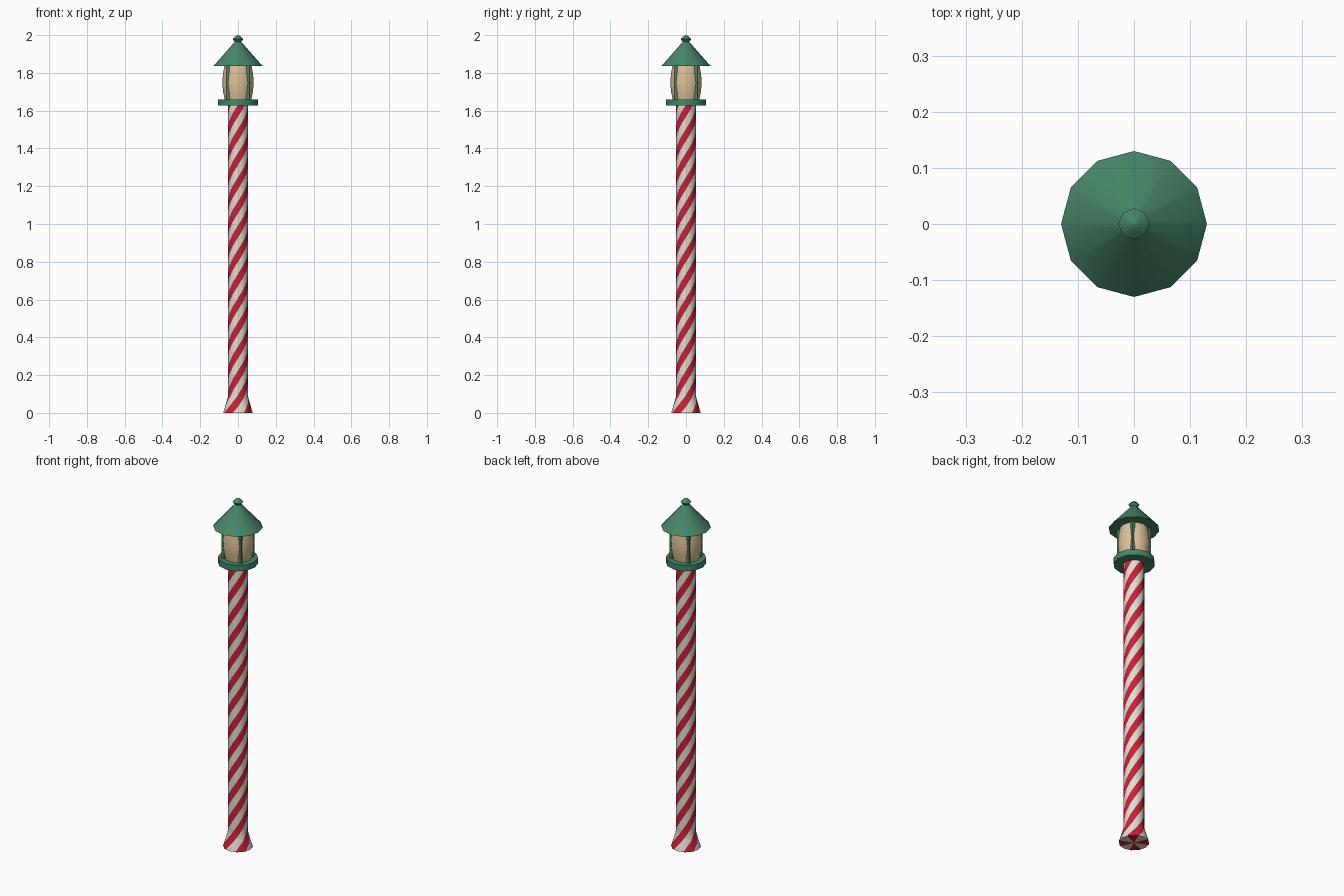
import bpy, bmesh
from math import sin, cos, pi, radians
from mathutils import Vector

if "Cube" in bpy.data.objects:
    bpy.data.objects.remove(bpy.data.objects["Cube"])


def material(name, rgb):
    m = bpy.data.materials.new(name)
    m.use_nodes = True
    m.diffuse_color = (*rgb, 1)
    m.node_tree.nodes["Principled BSDF"].inputs["Base Color"].default_value = (*rgb, 1)
    return m


WHITE = material("warm_white", (0.76, 0.72, 0.66))
RED = material("stripe_red", (0.58, 0.016, 0.035))
GREEN = material("painted_green", (0.063, 0.235, 0.136))
GLASS = material("amber_glass", (0.72, 0.54, 0.32))


def finish(name, bm, materials):
    """Turn a bmesh into a smooth object that keeps its hard edges."""
    bmesh.ops.remove_doubles(bm, verts=bm.verts, dist=1e-5)
    bmesh.ops.recalc_face_normals(bm, faces=bm.faces)
    mesh = bpy.data.meshes.new(name)
    bm.to_mesh(mesh)
    bm.free()
    for m in materials:
        mesh.materials.append(m)
    mesh.shade_smooth()
    mesh.set_sharp_from_angle(angle=radians(45))
    obj = bpy.data.objects.new(name, mesh)
    bpy.context.collection.objects.link(obj)
    return obj


def polar(r, angle, z):
    return Vector((r * cos(angle), r * sin(angle), z))


def lathe(name, profile, sides, mat):
    """Revolve (radius, height) points and close both ends."""
    bm = bmesh.new()
    rings = [[bm.verts.new(polar(r, 2 * pi * i / sides, z)) for i in range(sides)]
             for r, z in profile]
    for a, b in zip(rings, rings[1:]):
        for i in range(sides):
            j = (i + 1) % sides
            bm.faces.new((a[i], a[j], b[j], b[i]))
    bm.faces.new(rings[0])
    bm.faces.new(rings[-1])
    return finish(name, bm, [mat])


# Striped pole: slanted panels in four spirals, trimmed and flared at the foot
SIDES, STARTS = 12, 4
RADIUS, FOOT_RADIUS, FLARE_TOP, POLE_TOP = 0.053, 0.078, 0.085, 1.63
SPACING = 0.128
climb = STARTS * SPACING / SIDES
half = SPACING / 2

bm = bmesh.new()
rows = int(POLE_TOP / half) + 3
for i in range(SIDES):
    for k in range(-2 * STARTS - 2, rows):
        def corner(di, dk):
            z = SPACING / 4 + (k + dk) * half + (i + di) * climb
            return bm.verts.new(polar(RADIUS, 2 * pi * (i + di) / SIDES, z))
        face = bm.faces.new([corner(0, 0), corner(1, 0), corner(1, 1), corner(0, 1)])
        face.material_index = 1 if k % 2 == 0 else 0
bmesh.ops.remove_doubles(bm, verts=bm.verts, dist=1e-5)
for z, below, above in ((0, True, False), (FLARE_TOP, False, False), (POLE_TOP, False, True)):
    bmesh.ops.bisect_plane(bm, geom=bm.verts[:] + bm.edges[:] + bm.faces[:],
                           plane_co=(0, 0, z), plane_no=(0, 0, 1),
                           clear_inner=below, clear_outer=above)
for v in bm.verts:
    t = max(0, 1 - v.co.z / FLARE_TOP)
    scale = 1 + t * (FOOT_RADIUS / RADIUS - 1)
    v.co.x *= scale
    v.co.y *= scale

# Underside of the foot continues the stripes to the centre
centre = bm.verts.new((0, 0, 0))
rim = [e for e in bm.edges if e.is_boundary and all(abs(v.co.z) < 1e-4 for v in e.verts)]
for e in rim:
    index = e.link_faces[0].material_index
    bm.faces.new((e.verts[0], e.verts[1], centre)).material_index = index
finish("striped_pole", bm, [WHITE, RED])

# Lantern
lathe("lantern_base", [(0.105, 1.627), (0.105, 1.66)], 12, GREEN)
lathe("lantern_glass", [(0.07, 1.655), (0.079, 1.70), (0.083, 1.745),
                        (0.080, 1.79), (0.072, 1.84)], 12, GLASS)
lathe("lantern_roof", [(0.13, 1.836), (0.016, 1.966)], 12, GREEN)
lathe("roof_finial", [(0.010, 1.955), (0.028, 1.979), (0.012, 1.994), (0.002, 2.0)], 8, GREEN)

# Four corner bars around the glass
for side, x in (("left", 1), ("right", -1)):
    for end, y in (("front", -1), ("back", 1)):
        bm = bmesh.new()
        bmesh.ops.create_cube(bm, size=1)
        for v in bm.verts:
            v.co = Vector((v.co.x * 0.016 + x * 0.053, v.co.y * 0.016 + y * 0.053,
                           v.co.z * 0.19 + 1.747))
        finish(f"{end}_{side}_bar", bm, [GREEN])
